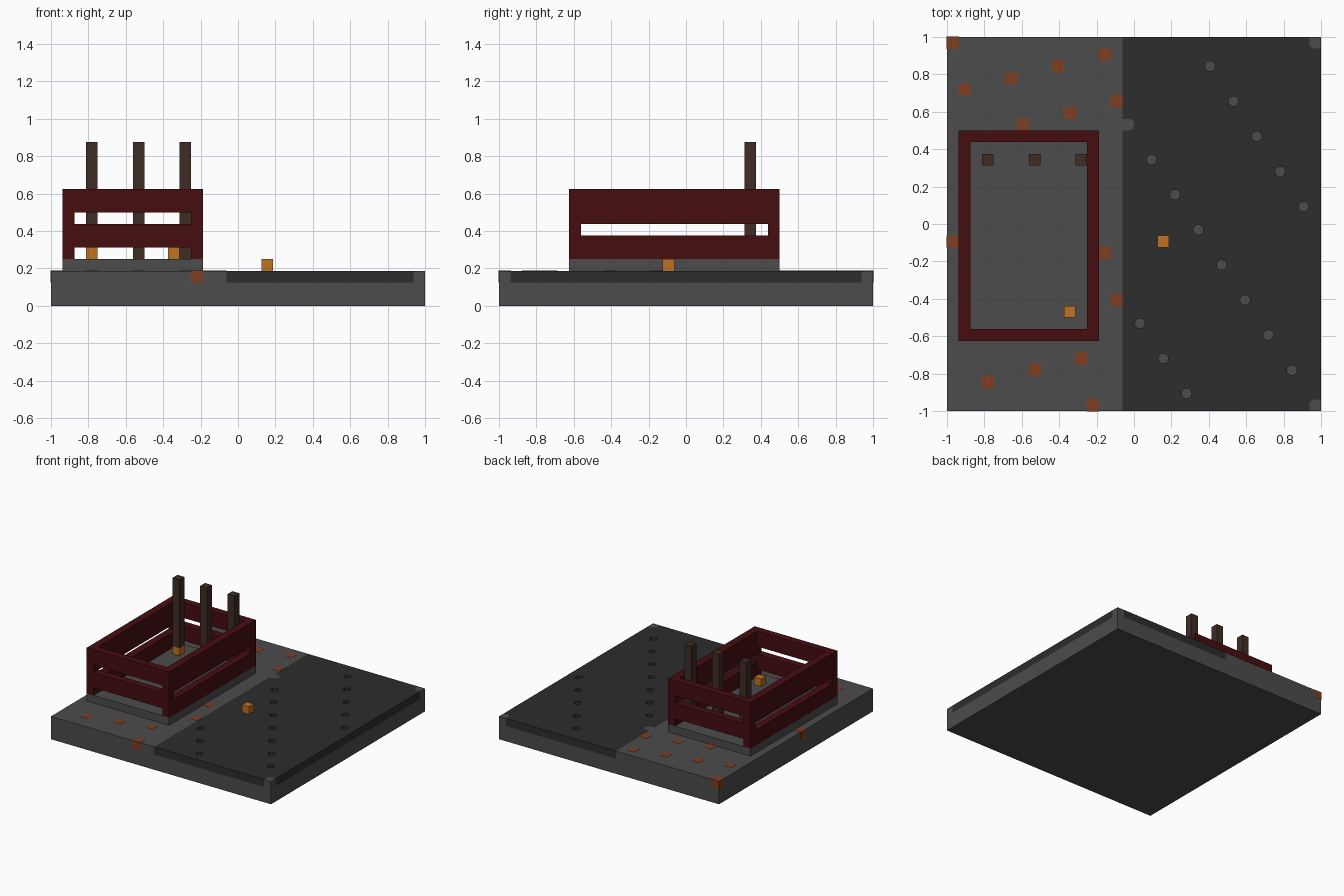
import bpy
import bmesh
from mathutils import Vector

if "Cube" in bpy.data.objects:
    bpy.data.objects.remove(bpy.data.objects["Cube"], do_unlink=True)

U = 1 / 16  # building unit


def material(name, rgb):
    m = bpy.data.materials.new(name)
    m.use_nodes = True
    m.diffuse_color = (*rgb, 1)
    m.node_tree.nodes["Principled BSDF"].inputs["Base Color"].default_value = (*rgb, 1)
    return m


concrete = material("grey concrete", (0.072, 0.072, 0.072))
asphalt = material("dark asphalt", (0.026, 0.026, 0.026))
rust = material("rust brown", (0.22, 0.048, 0.014))
amber = material("amber", (0.51, 0.17, 0.016))
red = material("dark red", (0.061, 0.004, 0.005))
wood = material("dark wood", (0.05, 0.025, 0.018))


def finish(bm, name, mat):
    mesh = bpy.data.meshes.new(name)
    bm.to_mesh(mesh)
    bm.free()
    ob = bpy.data.objects.new(name, mesh)
    bpy.context.collection.objects.link(ob)
    mesh.materials.append(mat)
    return ob


def add_box(bm, lo, hi, rounded=None):
    """Box between two corners; vertical edges accepted by the rule are rounded."""
    lo, hi = Vector(lo), Vector(hi)
    verts = bmesh.ops.create_cube(bm, size=1)["verts"]
    for v in verts:
        v.co = (lo + hi) / 2 + v.co * (hi - lo)
    if rounded:
        edges = {e for v in verts for e in v.link_edges}
        picked = [e for e in edges
                  if abs(e.verts[0].co.z - e.verts[1].co.z) > 0.01
                  and rounded(e.verts[0].co)]
        bmesh.ops.bevel(bm, geom=picked, offset=U * 0.45, segments=4,
                        profile=0.5, affect='EDGES')


def box(name, mat, lo, hi):
    bm = bmesh.new()
    add_box(bm, lo, hi)
    return finish(bm, name, mat)


def cell(name, mat, x, y, z0, z1, grow=0.0):
    h = U / 2 + grow
    return box(name, mat, (x - h, y - h, z0), (x + h, y + h, z1 + grow))


BED, TOP, FLOOR = 2 * U, 3 * U, 4 * U

# Ground slab and raised left pavement
box("ground_slab", concrete, (-1, -1, 0), (1, 1, BED))
box("pavement", concrete, (-1, -1, BED), (-U, 1, TOP))


# Concrete pegs that share the road layer: two corners and one kerb bump
def add_pegs(bm, z0, z1):
    for s in (-1, 1):
        y0, y1 = sorted((s * (1 - U), s))
        add_box(bm, (1 - U, y0, z0), (1, y1, z1),
                lambda c: c.x < 0.99 and abs(c.y) < 0.99)
    add_box(bm, (-U, 8 * U, z0), (0, 9 * U, z1), lambda c: c.x > -0.01)


bm = bmesh.new()
add_pegs(bm, BED, TOP)
finish(bm, "concrete_pegs", concrete)

# Road layer with pegs and small round pits cut out
road = box("road", asphalt, (-U, -1, BED), (1, 1, TOP))
bm = bmesh.new()
add_pegs(bm, BED - U, TOP + U)
for col, row, count in ((6.5, 13.5, 5), (1.5, 5.5, 7), (0.5, -8.5, 3)):
    for i in range(count):
        made = bmesh.ops.create_cone(bm, cap_ends=True, segments=12,
                                     radius1=0.027, radius2=0.027, depth=3 * U)
        centre = Vector(((col + 2 * i) * U, (row - 3 * i) * U, (BED + TOP) / 2))
        bmesh.ops.translate(bm, verts=made["verts"], vec=centre)
cutter = finish(bm, "road_cutter", asphalt)
cutter.hide_render = True
cut = road.modifiers.new("pits", 'BOOLEAN')
cut.object = cutter
cut.operation = 'DIFFERENCE'
cut.solver = 'EXACT'
bpy.context.view_layer.objects.active = road
bpy.ops.object.modifier_apply(modifier=cut.name)
bpy.data.objects.remove(cutter, do_unlink=True)

# Rusty blocks set flush in the pavement, in slanting rows
for col, row, count in ((-14.5, 11.5, 4), (-9.5, 8.5, 3), (-12.5, -13.5, 3),
                        (-15.5, 15.5, 1), (-15.5, -1.5, 1), (-2.5, -2.5, 1),
                        (-1.5, -6.5, 1), (-3.5, -15.5, 1)):
    for i in range(count):
        cell("rust_block", rust, (col + 4 * i) * U, (row + i) * U, BED, TOP, 0.0015)

# Crate footing
X0, X1, Y0, Y1 = -15 * U, -3 * U, -10 * U, 8 * U
box("crate_footing", concrete, (X0, Y0, TOP), (X1, Y1, FLOOR))

# Crate corner posts, end rails and side rails
for x in (X0, X1 - U):
    for y in (Y0, Y1 - U):
        box("crate_corner", red, (x, y, FLOOR), (x + U, y + U, 10 * U))
for y in (Y0, Y1 - U):
    for a, b in ((5, 7), (8, 10)):
        box("crate_end_rail", red, (X0 + U, y, a * U), (X1 - U, y + U, b * U))
for x in (X0, X1 - U):
    for a, b in ((4, 6), (7, 10)):
        box("crate_side_rail", red, (x, Y0 + U, a * U), (x + U, Y1 - U, b * U))

# Wooden poles, the first standing on an amber block
for i in range(3):
    x, y = (-12.5 + 4 * i) * U, 5.5 * U
    base = FLOOR + (U if i == 0 else 0)
    cell("wooden_pole", wood, x, y, base, 14 * U)
cell("pole_block", amber, -12.5 * U, 5.5 * U, FLOOR, FLOOR + U)

# Loose amber blocks
cell("crate_block", amber, -5.5 * U, -7.5 * U, FLOOR, FLOOR + U)
cell("road_block", amber, 2.5 * U, -1.5 * U, TOP, TOP + U)
